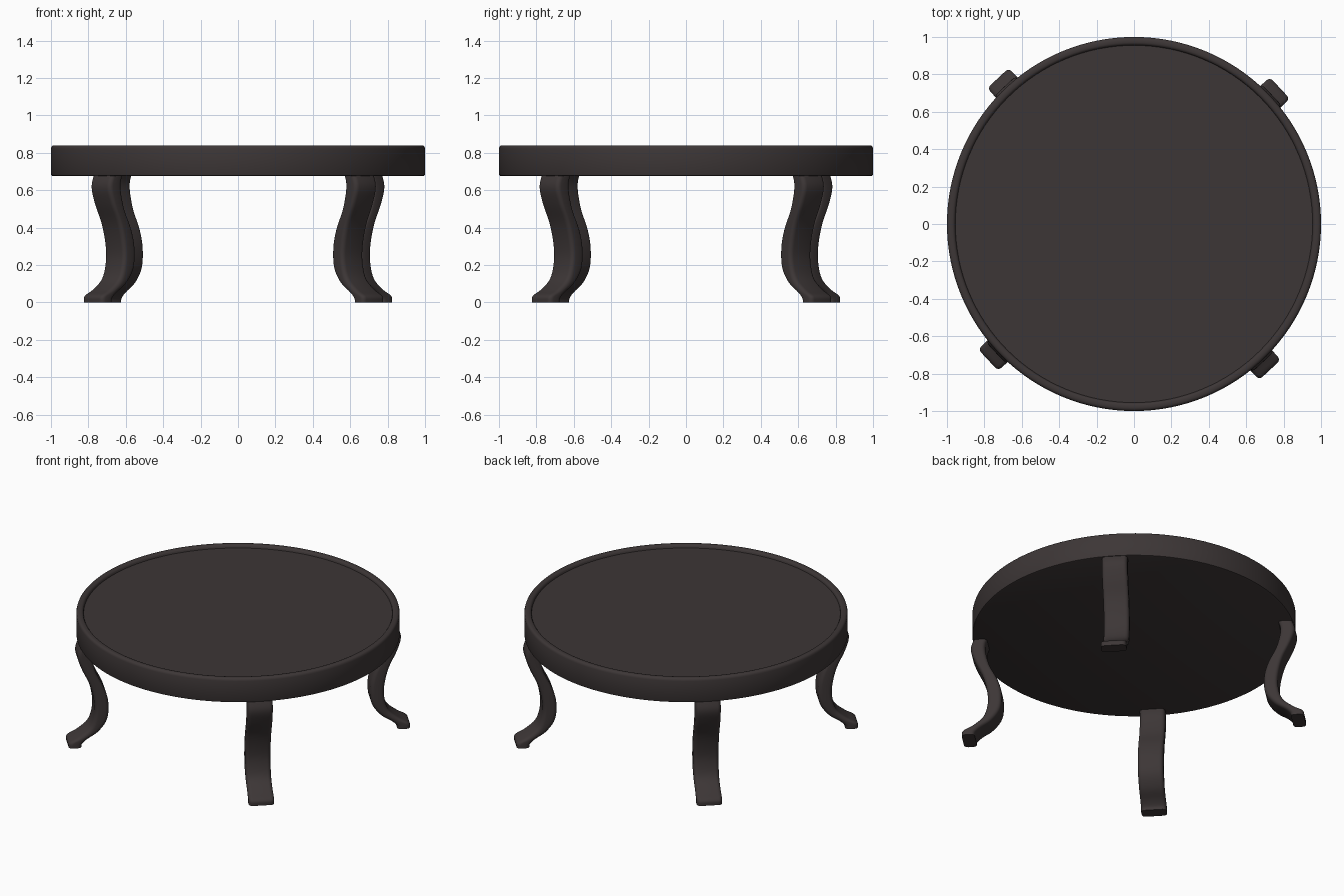
import bpy, bmesh, math
from mathutils import Vector

if "Cube" in bpy.data.objects:
    bpy.data.objects.remove(bpy.data.objects["Cube"])

mat = bpy.data.materials.new("dark brown wood")
mat.diffuse_color = (0.046, 0.037, 0.037, 1)
mat.use_nodes = True
mat.node_tree.nodes["Principled BSDF"].inputs["Base Color"].default_value = mat.diffuse_color


def finish(bm, name):
    bmesh.ops.recalc_face_normals(bm, faces=bm.faces[:])
    me = bpy.data.meshes.new(name)
    bm.to_mesh(me)
    bm.free()
    ob = bpy.data.objects.new(name, me)
    bpy.context.collection.objects.link(ob)
    me.materials.append(mat)
    bpy.ops.object.select_all(action='DESELECT')
    ob.select_set(True)
    bpy.context.view_layer.objects.active = ob
    bpy.ops.object.shade_smooth_by_angle(angle=math.radians(40))
    return ob


def skin(bm, rings, closed_caps=True):
    """Bridge successive closed rings of points and cap both ends."""
    vr = [[bm.verts.new(p) for p in r] for r in rings]
    n = len(vr[0])
    for a, b in zip(vr, vr[1:]):
        for i in range(n):
            j = (i + 1) % n
            bm.faces.new((a[i], a[j], b[j], b[i]))
    bm.faces.new(vr[0])
    bm.faces.new(vr[-1])


# Round top with a raised, rounded rim around a shallow recess
profile = [(0.99, 0.675), (0.997, 0.678), (1.0, 0.685), (1.0, 0.822), (0.997, 0.832),
           (0.991, 0.838), (0.982, 0.84), (0.97, 0.84), (0.962, 0.837),
           (0.957, 0.83), (0.955, 0.82)]
N = 128
bm = bmesh.new()
skin(bm, [[(r * math.cos(2 * math.pi * i / N), r * math.sin(2 * math.pi * i / N), z)
           for i in range(N)] for r, z in profile])
finish(bm, "table_top")

# Cabriole leg stations: outer radius, outer z, inner radius, inner z
stations = [(0.985, 0.70, 0.90, 0.70), (1.01, 0.62, 0.92, 0.62), (0.985, 0.53, 0.895, 0.50),
            (0.935, 0.42, 0.843, 0.39), (0.908, 0.31, 0.818, 0.29), (0.905, 0.22, 0.826, 0.18),
            (0.932, 0.13, 0.88, 0.10), (1.00, 0.07, 0.95, 0.052), (1.06, 0.035, 0.982, 0.022),
            (1.066, 0.0, 0.986, 0.0)]


def smooth(pts, steps=5):
    """Catmull-Rom interpolation through the stations."""
    p = [Vector(q) for q in pts]
    p = [p[0] * 2 - p[1]] + p + [p[-1] * 2 - p[-2]]
    out = []
    for a, b, c, d in zip(p, p[1:], p[2:], p[3:]):
        for s in range(steps):
            t = s / steps
            out.append(0.5 * (2 * b + (c - a) * t + (2 * a - 5 * b + 4 * c - d) * t * t
                              + (3 * b - a - 3 * c + d) * t ** 3))
    out.append(p[-2])
    return out


def section(st, half=0.079, rad=0.024):
    """Rounded rectangle between the inner and outer profile points."""
    ro, zo, ri, zi = st
    outer, inner = Vector((ro, 0, max(zo, 0))), Vector((ri, 0, max(zi, 0)))
    mid, d = (outer + inner) / 2, (outer - inner).normalized()
    h = (outer - inner).length / 2
    ring = []
    for k, (sx, sy) in enumerate(((1, 1), (-1, 1), (-1, -1), (1, -1))):
        for s in range(5):
            a = math.pi / 2 * (k + s / 4)
            u = sx * (h - rad) + rad * math.cos(a)
            v = sy * (half - rad) + rad * math.sin(a)
            ring.append(mid + d * u + Vector((0, v, 0)))
    return ring


rings = [section(s) for s in smooth(stations)]
for i, name in enumerate(("back_right_leg", "back_left_leg", "front_left_leg", "front_right_leg")):
    bm = bmesh.new()
    skin(bm, rings)
    ob = finish(bm, name)
    ob.rotation_euler.z = math.radians(43 + 90 * i)
